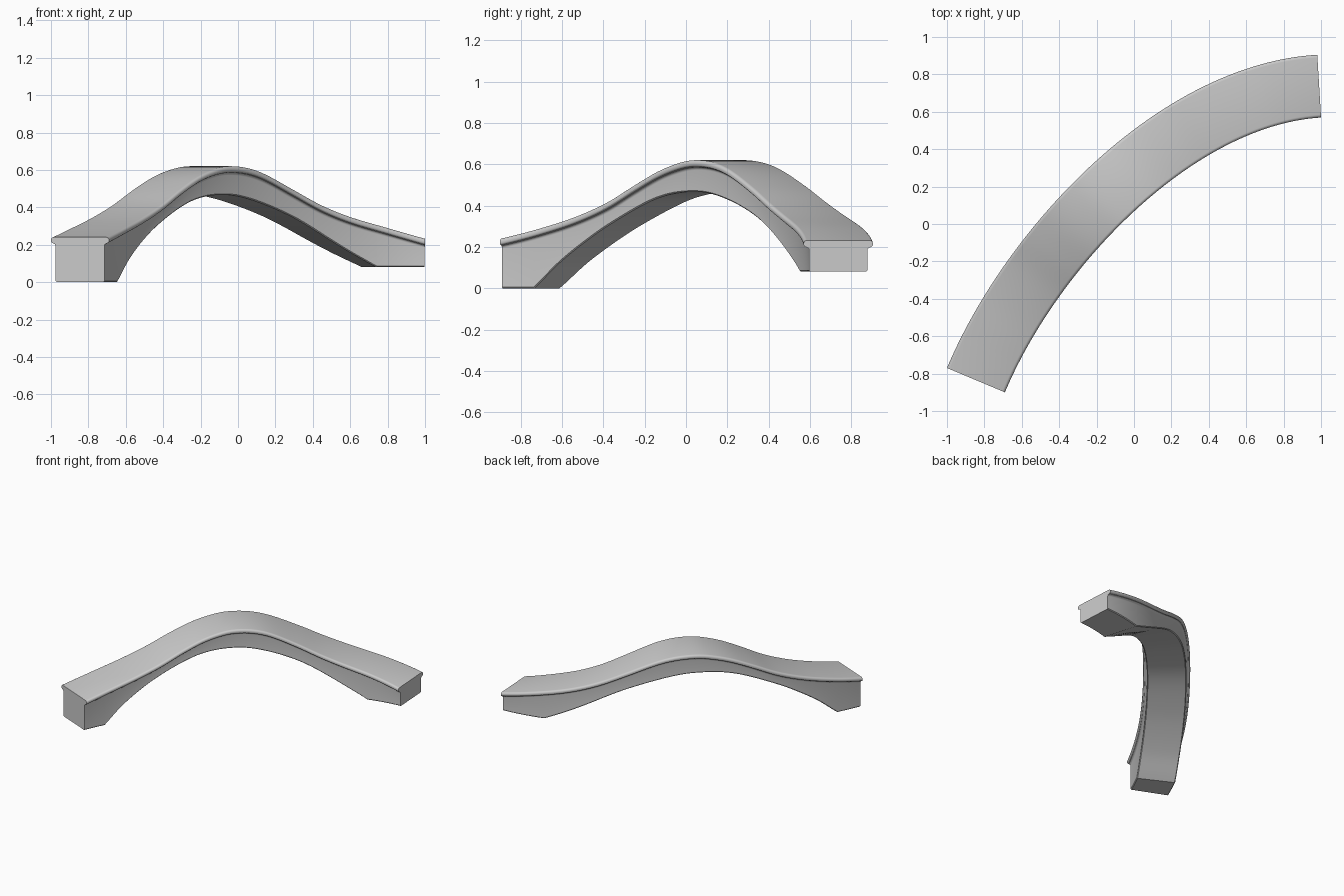
import bpy, bmesh, math
from mathutils import Vector

if "Cube" in bpy.data.objects:
    bpy.data.objects.remove(bpy.data.objects["Cube"])

# Plan path of the bridge (cubic curve through the deck centre)
P = [Vector(p) for p in ((-0.845, -0.835), (-0.547, -0.125), (0.222, 0.691), (0.99, 0.737))]
HALF, INSET = 0.168, 0.027

# Heights, keyed by x along the inner deck edge
TOP = [(-.70, .235), (-.6, .29), (-.5, .347), (-.4, .415), (-.3, .498), (-.2, .568), (-.1, .61),
       (-.03, .62), (.06, .61), (.15, .578), (.3, .495), (.45, .412), (.6, .35), (.8, .29), (1.0, .232)]
UNDER = [(-.62, 0), (-.55, .13), (-.45, .258), (-.35, .35), (-.25, .42), (-.17, .453), (-.08, .466), (.02, .46),
         (.15, .42), (.3, .353), (.4, .295), (.5, .23), (.62, .155), (.75, .08)]


def smooth(tab, x):
    """Cubic interpolation through a short table, clamped at both ends."""
    if x <= tab[0][0]:
        return tab[0][1]
    if x >= tab[-1][0]:
        return tab[-1][1]

    def slope(i):
        a, b = tab[max(i - 1, 0)], tab[min(i + 1, len(tab) - 1)]
        return (b[1] - a[1]) / (b[0] - a[0])
    i = max(k for k in range(len(tab) - 1) if tab[k][0] <= x)
    (x0, y0), (x1, y1) = tab[i], tab[i + 1]
    h = x1 - x0
    u = (x - x0) / h
    return ((2*u**3 - 3*u*u + 1) * y0 + (u**3 - 2*u*u + u) * h * slope(i)
            + (3*u*u - 2*u**3) * y1 + (u**3 - u*u) * h * slope(i + 1))


def frame(t):
    s = 1 - t
    c = s**3 * P[0] + 3*s*s*t * P[1] + 3*s*t*t * P[2] + t**3 * P[3]
    d = (s*s * (P[1] - P[0]) + 2*s*t * (P[2] - P[1]) + t*t * (P[3] - P[2])).normalized()
    n = Vector((d.y, -d.x))          # towards the inner edge
    return c, n


def inner_x(t):
    c, n = frame(t)
    return c.x + n.x * HALF


def find_t(x):
    lo, hi = 0.0, 1.0
    for _ in range(40):
        m = (lo + hi) / 2
        lo, hi = (m, hi) if inner_x(m) < x else (lo, m)
    return lo


# Half cross-section: rounded deck lip, cove under it, then the side wall
def half_profile(top, bot):
    pts = []
    r = 0.016
    for k in range(6):                               # top rounding
        a = math.radians(90 - 18 * k)
        pts.append((HALF - r + r * math.cos(a), top - r + r * math.sin(a)))
    for k in range(1, 6):                            # lip underside
        a = math.radians(-18 * k)
        pts.append((HALF - 0.012 + 0.012 * math.cos(a), top - 0.020 + 0.012 * math.sin(a)))
    w = HALF - INSET
    for k in range(6):                               # cove
        a = math.radians(90 + 18 * k)
        pts.append((w + 0.014 + 0.014 * math.cos(a), top - 0.048 + 0.014 * math.sin(a)))
    pts += [(w, bot + 0.006), (w - 0.006, bot)]
    return pts


# Sweep, with rings placed exactly on the foot corners
ts = sorted([i / 80 for i in range(81)] + [find_t(UNDER[0][0]), find_t(UNDER[-1][0])])
bm = bmesh.new()
rings = []
for t in ts:
    c, n = frame(t)
    x = inner_x(t)
    half = half_profile(smooth(TOP, x), smooth(UNDER, x))
    loop = half + [(-a, z) for a, z in reversed(half)]
    rings.append([bm.verts.new((c.x + n.x * a, c.y + n.y * a, z)) for a, z in loop])
count = len(rings[0])
for r0, r1 in zip(rings, rings[1:]):
    for i in range(count):
        j = (i + 1) % count
        bm.faces.new((r0[i], r0[j], r1[j], r1[i]))
bm.faces.new(rings[0])
bm.faces.new(rings[-1])
bmesh.ops.recalc_face_normals(bm, faces=bm.faces)

mesh = bpy.data.meshes.new("arched_bridge")
bm.to_mesh(mesh)
bm.free()
bridge = bpy.data.objects.new("arched_bridge", mesh)
bpy.context.collection.objects.link(bridge)
bpy.context.view_layer.objects.active = bridge
bridge.select_set(True)
bpy.ops.object.shade_smooth_by_angle(angle=math.radians(24))
